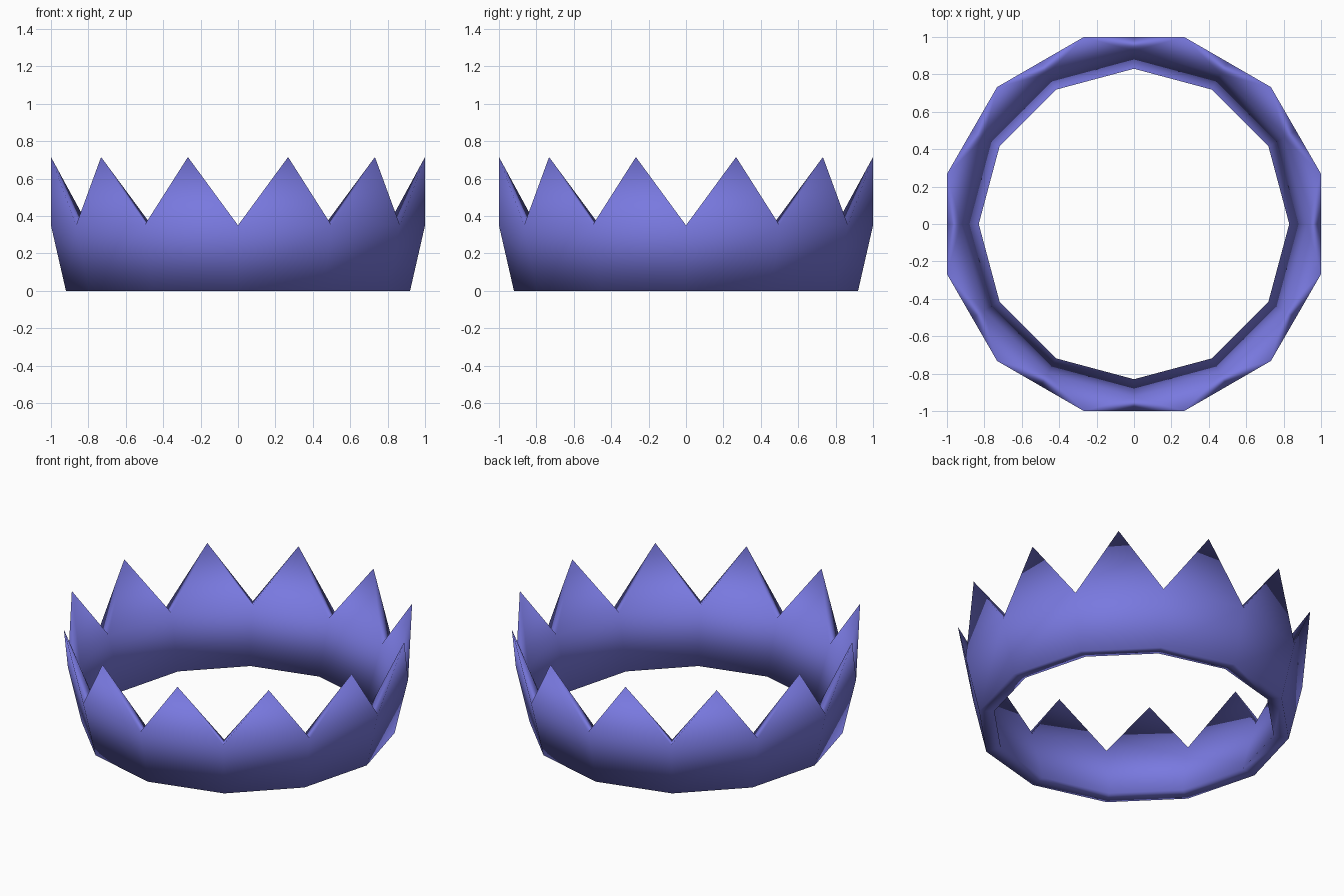
import bpy, bmesh, math

if "Cube" in bpy.data.objects:
    bpy.data.objects.remove(bpy.data.objects["Cube"])

SIDES = 12
STEP = 2 * math.pi / SIDES

mat = bpy.data.materials.new("periwinkle blue")
mat.diffuse_color = (0.19, 0.19, 0.74, 1)
mat.use_nodes = True
mat.node_tree.nodes["Principled BSDF"].inputs["Base Color"].default_value = mat.diffuse_color

bm = bmesh.new()


def ring(radius, z, offset=0.0):
    return [bm.verts.new((radius * math.cos((i + offset) * STEP),
                          radius * math.sin((i + offset) * STEP), z))
            for i in range(SIDES)]


# Rings: band bottom, valleys between the points, and the shared sharp tips
bottom_out = ring(0.92, 0.0)
bottom_in = ring(0.83, 0.01)
valley_out = ring(1.0, 0.35)
valley_in = ring(0.925, 0.35)
tips = ring(1.0 / math.cos(STEP / 2), 0.715, 0.5)

for i in range(SIDES):
    j = (i + 1) % SIDES
    # Underside rim
    bm.faces.new((bottom_out[i], bottom_in[i], bottom_in[j], bottom_out[j]))
    # Outer and inner band
    bm.faces.new((bottom_out[i], bottom_out[j], valley_out[j], valley_out[i]))
    bm.faces.new((bottom_in[j], bottom_in[i], valley_in[i], valley_in[j]))
    # Point: outer, inner and two notch sides
    bm.faces.new((valley_out[i], valley_out[j], tips[i]))
    bm.faces.new((valley_in[j], valley_in[i], tips[i]))
    bm.faces.new((valley_in[i], valley_out[i], tips[i]))
    bm.faces.new((valley_out[j], valley_in[j], tips[i]))

bmesh.ops.recalc_face_normals(bm, faces=bm.faces[:])
for f in bm.faces:
    f.smooth = True

mesh = bpy.data.meshes.new("crown")
bm.to_mesh(mesh)
bm.free()
mesh.materials.append(mat)
crown = bpy.data.objects.new("crown", mesh)
bpy.context.collection.objects.link(crown)
